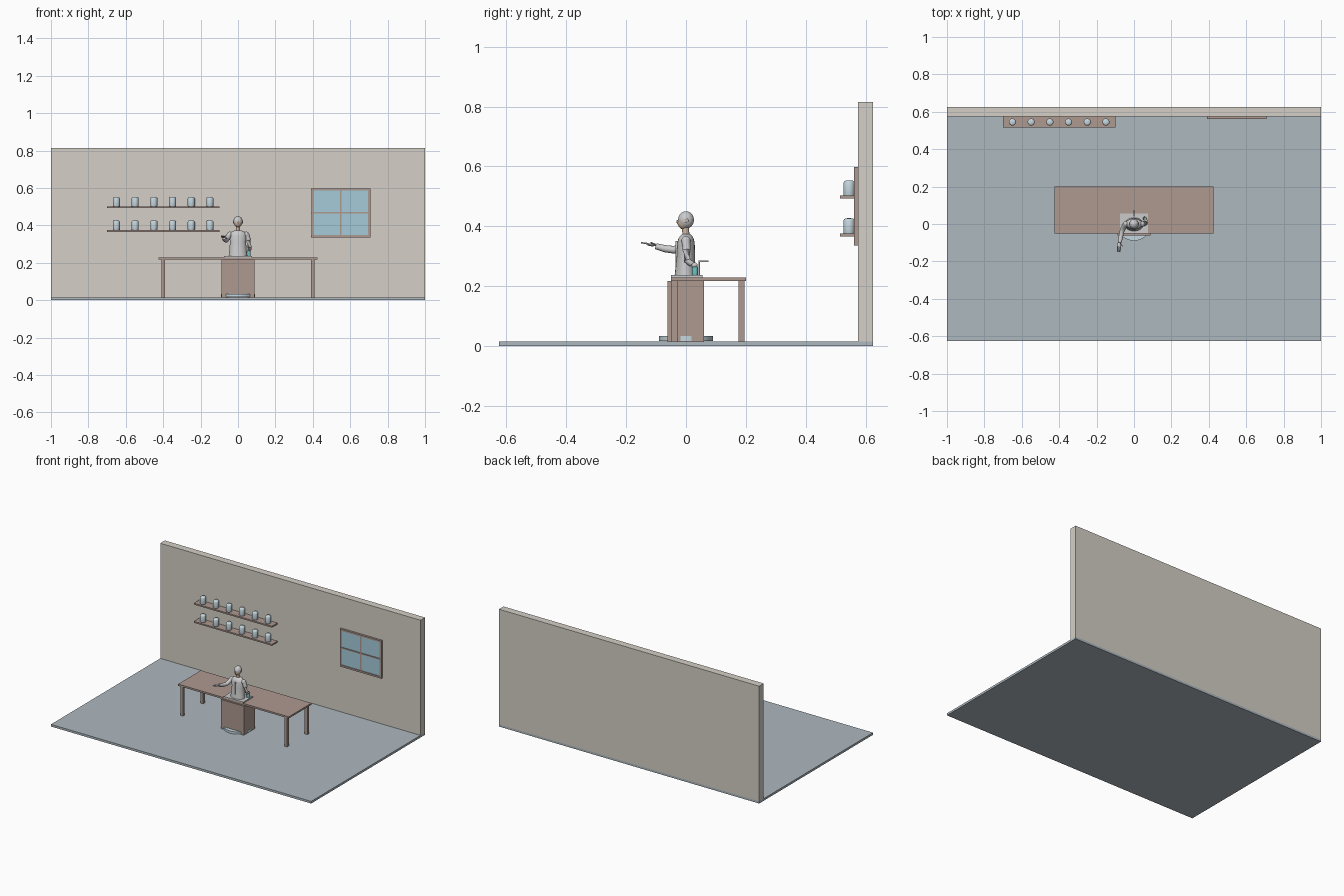
import bpy, bmesh
from math import cos, sin, pi
from mathutils import Vector

if "Cube" in bpy.data.objects:
    bpy.data.objects.remove(bpy.data.objects["Cube"])

def mat(name, rgb):
    m = bpy.data.materials.new(name)
    m.diffuse_color = (*rgb, 1)
    m.use_nodes = True
    m.node_tree.nodes["Principled BSDF"].inputs["Base Color"].default_value = m.diffuse_color
    return m

WALL = mat("plaster", (0.66, 0.63, 0.57))
FLOOR = mat("slate", (0.42, 0.48, 0.52))
WOOD = mat("wood", (0.42, 0.32, 0.28))
GLASS = mat("glass", (0.38, 0.60, 0.70))
JAR = mat("jar_glass", (0.56, 0.68, 0.74))
SKIN = mat("skin", (0.65, 0.48, 0.36))
TEAL = mat("teal", (0.15, 0.50, 0.50))

def finish(name, bm, m=None, smooth=False):
    bmesh.ops.recalc_face_normals(bm, faces=bm.faces)
    me = bpy.data.meshes.new(name)
    bm.to_mesh(me)
    bm.free()
    ob = bpy.data.objects.new(name, me)
    bpy.context.collection.objects.link(ob)
    if m:
        me.materials.append(m)
    if smooth:
        bpy.ops.object.select_all(action='DESELECT')
        ob.select_set(True)
        bpy.context.view_layer.objects.active = ob
        bpy.ops.object.shade_smooth_by_angle(angle=0.7)
    return ob

def box(name, x, y, z, m=None):
    bm = bmesh.new()
    bmesh.ops.create_cube(bm, size=1)
    for v in bm.verts:
        v.co = [(a[0] + a[1]) / 2 + c * (a[1] - a[0]) for a, c in zip((x, y, z), v.co)]
    return finish(name, bm, m)

def skin_rings(name, rings, m, smooth=True):
    """Bridge a list of vertex rings and cap both ends."""
    bm = bmesh.new()
    loops = [[bm.verts.new(p) for p in r] for r in rings]
    n = len(loops[0])
    for a, b in zip(loops, loops[1:]):
        for i in range(n):
            j = (i + 1) % n
            bm.faces.new((a[i], a[j], b[j], b[i]))
    bm.faces.new(loops[0][::-1])
    bm.faces.new(loops[-1])
    return finish(name, bm, m, smooth)

def loft(name, sections, m=None, x=0, y=0, n=24):
    """Stack ellipses given as (z, half width, half depth, y shift)."""
    return skin_rings(name, [[(x + rx * cos(2 * pi * i / n), y + dy + ry * sin(2 * pi * i / n), z)
                              for i in range(n)] for z, rx, ry, dy in sections], m)

def tube(name, pts, radii, m=None, n=14):
    pts = [Vector(p) for p in pts]
    rings = []
    for k, p in enumerate(pts):
        d = pts[min(k + 1, len(pts) - 1)] - pts[max(k - 1, 0)]
        q = Vector((0, 0, 1)).rotation_difference(d)
        rings.append([p + q @ Vector((radii[k] * cos(2 * pi * i / n), radii[k] * sin(2 * pi * i / n), 0))
                      for i in range(n)])
    return skin_rings(name, rings, m)

def ball(name, c, r, m=None):
    bm = bmesh.new()
    bmesh.ops.create_uvsphere(bm, u_segments=20, v_segments=12, radius=1)
    for v in bm.verts:
        v.co = [a + b * s for a, b, s in zip(c, v.co, r)]
    return finish(name, bm, m, True)

# room
box("floor", (-1, 1), (-.625, .625), (0, .015), FLOOR)
box("back_wall", (-1, 1), (.575, .625), (.015, .815), WALL)

# window
box("window_pane", (.40, .70), (.567, .575), (.345, .59), GLASS)
for i, x in enumerate((.398, .55, .702)):
    w = .004 if i == 1 else .006
    box("window_upright", (x - w, x + w), (.562, .575), (.34, .594), WOOD)
for i, z in enumerate((.342, .467, .592)):
    w = .004 if i == 1 else .006
    box("window_rail", (.39, .708), (.561, .575), (z - w, z + w), WOOD)

# shelves with rows of jars
for z in (.376, .502):
    box("shelf", (-.7, -.1), (.515, .575), (z - .01, z), WOOD)
    for i in range(6):
        loft("jar", [(z + h, r, r, 0) for h, r in
                     ((0, .018), (.003, .019), (.042, .019), (.047, .017), (.05, .013), (.051, .004))],
             JAR, x=-.65 + .1 * i, y=.545)

# counter
box("counter_top", (-.425, .425), (-.05, .2), (.217, .229), WOOD)
for sx in (-.4, .4):
    for y in (-.038, .185):
        box("counter_leg", (sx - .01, sx + .01), (y - .01, y + .01), (.015, .217), WOOD)

# pedestal and base disc
box("pedestal", (-.088, .088), (-.062, .06), (.015, .217), WOOD)
loft("base_disc", [(.017, .09, .09, 0), (.033, .09, .09, 0)], JAR, n=40)
box("basin_plate", (-.075, .075), (-.05, .055), (.229, .237))

# tap
tube("tap_post", [(0, .044, .236), (0, .044, .286)], [.003, .003])
tube("tap_spout", [(0, .042, .283), (0, .075, .283)], [.003, .003])

# figure
loft("coat", [(.235, .05, .036, -.002), (.27, .046, .032, -.002), (.31, .043, .030, 0),
              (.345, .046, .029, 0), (.36, .042, .025, 0), (.369, .030, .019, .001),
              (.374, .014, .014, .001)])
box("coat_lapel", (-.003, .003), (-.035, -.028), (.24, .35))
tube("neck", [(0, 0, .368), (0, -.002, .398)], [.012, .012], SKIN)
ball("head", (0, 0, .421), (.0245, .0265, .029))
ball("face", (0, -.006, .413), (.019, .0225, .024), SKIN)
ball("nose", (0, -.028, .415), (.004, .004, .006), SKIN)
for s in (-1, 1):
    ball("ear", (s * .0245, .002, .418), (.003, .006, .008), SKIN)
    ball("shoulder", (s * .044, 0, .351), (.014, .016, .016))

# lowered arm beside the bottle
tube("lowered_arm", [(.046, 0, .354), (.055, .002, .32), (.062, .004, .286), (.063, .02, .272)],
     [.014, .014, .012, .010])
ball("lowered_hand", (.06, .028, .27), (.009, .011, .009))
loft("bottle", [(.237, .010, .010, 0), (.262, .010, .010, 0), (.27, .005, .005, 0), (.278, .005, .005, 0)],
     TEAL, x=.058, y=.03, n=16)

# outstretched arm with open palm
tube("outstretched_arm", [(-.045, 0, .352), (-.056, -.018, .332), (-.064, -.038, .321),
                          (-.071, -.07, .325), (-.077, -.10, .333)],
     [.014, .014, .013, .012, .010])
ball("open_palm", (-.08, -.113, .338), (.011, .016, .005))
for i in range(4):
    x = -.089 + .006 * i
    tube("finger", [(x, -.12, .339), (x, -.135, .343), (x, -.15, .345)], [.0028, .0028, .002], n=8)
tube("thumb", [(-.072, -.105, .34), (-.062, -.118, .346)], [.003, .0022], n=8)
